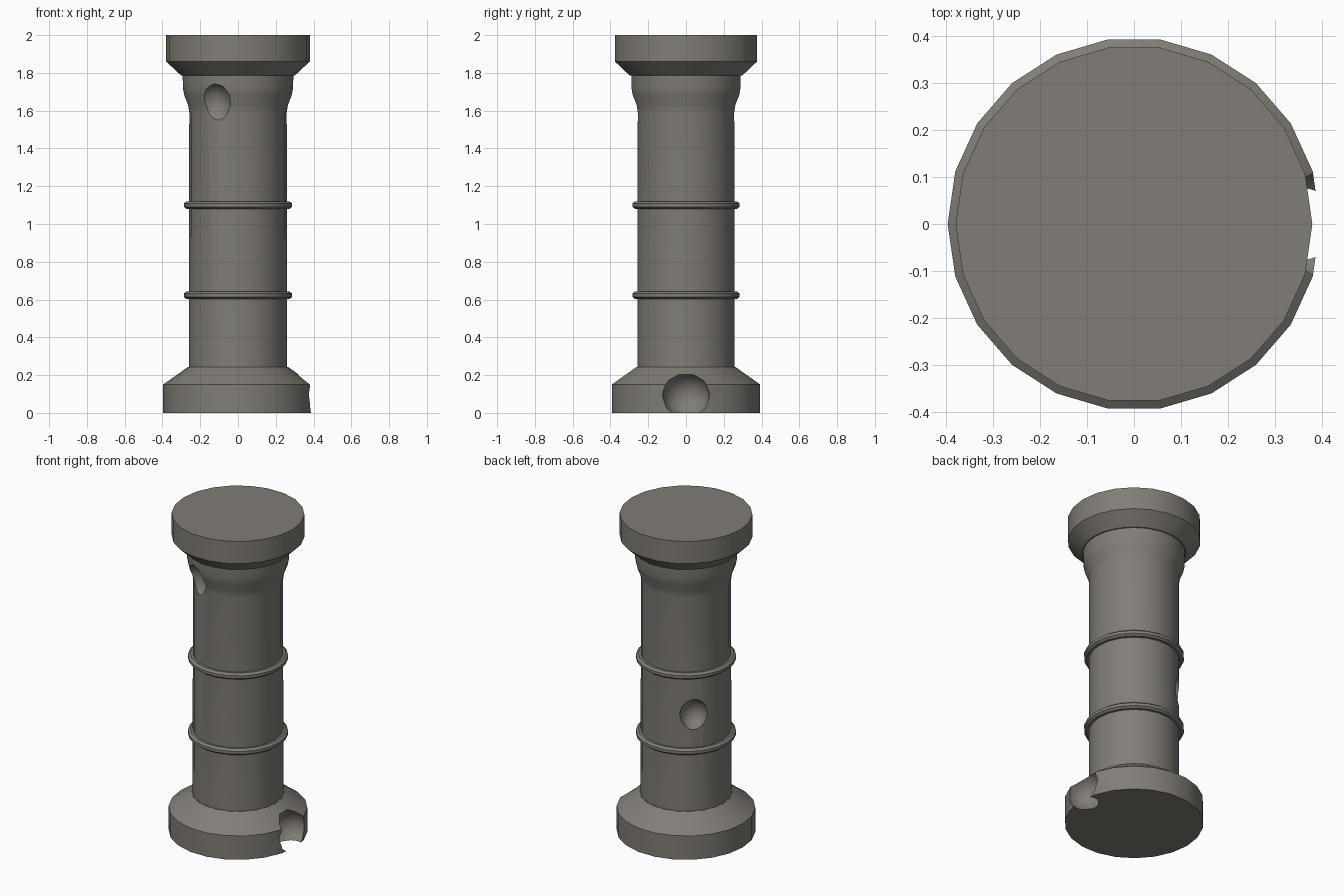
import bpy, bmesh
from math import cos, sin, pi, radians
from mathutils import Vector

if "Cube" in bpy.data.objects:
    bpy.data.objects.remove(bpy.data.objects["Cube"], do_unlink=True)

SIDES = 22
STONE = (0.22, 0.204, 0.182, 1.0)

stone = bpy.data.materials.new("warm_grey_stone")
stone.use_nodes = True
stone.diffuse_color = STONE
bsdf = stone.node_tree.nodes["Principled BSDF"]
bsdf.inputs["Base Color"].default_value = STONE
bsdf.inputs["Roughness"].default_value = 0.9


def finish(name, bm):
    """Turn a bmesh into a stone object in the scene."""
    bmesh.ops.recalc_face_normals(bm, faces=bm.faces)
    mesh = bpy.data.meshes.new(name)
    bm.to_mesh(mesh)
    bm.free()
    mesh.materials.append(stone)
    obj = bpy.data.objects.new(name, mesh)
    bpy.context.collection.objects.link(obj)
    return obj


def lathe(name, profile):
    """Capped solid of revolution from (radius, height) points."""
    bm = bmesh.new()
    rings = [[bm.verts.new((r * cos(2 * pi * i / SIDES), r * sin(2 * pi * i / SIDES), z))
              for i in range(SIDES)] for r, z in profile]
    for low, high in zip(rings, rings[1:]):
        for i in range(SIDES):
            j = (i + 1) % SIDES
            bm.faces.new((low[i], low[j], high[j], high[i]))
    bm.faces.new(rings[0][::-1])
    bm.faces.new(rings[-1])
    return finish(name, bm)


def activate(obj):
    bpy.ops.object.select_all(action='DESELECT')
    obj.select_set(True)
    bpy.context.view_layer.objects.active = obj


def chip(obj, centre, size, turn=0):
    """Scoop a rounded dent out of a part."""
    bm = bmesh.new()
    bmesh.ops.create_icosphere(bm, subdivisions=2, radius=1)
    cutter = finish("dent_cutter", bm)
    cutter.location, cutter.scale = Vector(centre), size
    cutter.rotation_euler.z = radians(turn)
    cutter.hide_render = True
    bpy.context.view_layer.update()
    cut = obj.modifiers.new("dent", 'BOOLEAN')
    cut.operation, cut.solver, cut.object = 'DIFFERENCE', 'EXACT', cutter
    activate(obj)
    bpy.ops.object.modifier_apply(modifier=cut.name)
    bpy.data.objects.remove(cutter, do_unlink=True)


# Column parts
base = lathe("base", [(0.397, 0), (0.397, 0.15), (0.265, 0.243)])
shaft = lathe("shaft", [(0.26, 0.22), (0.258, 1.59), (0.264, 1.63), (0.284, 1.68),
                        (0.292, 1.72), (0.293, 1.8)])
capital = lathe("capital", [(0.3, 1.785), (0.38, 1.86), (0.38, 2.0)])
parts = [base, shaft, capital]

# Raised bands around the shaft
for name, z in (("lower_band", 0.623), ("upper_band", 1.1)):
    parts.append(lathe(name, [(0.25, z - 0.02), (0.273, z - 0.02), (0.287, z - 0.009),
                              (0.287, z + 0.009), (0.273, z + 0.02), (0.25, z + 0.02)]))

# Worn dents
chip(base, (0.365, 0, 0.093), (0.127, 0.127, 0.127))
chip(shaft, (-0.13, -0.285, 1.635), (0.095, 0.095, 0.115))
chip(shaft, (-0.19, 0.19, 0.85), (0.085, 0.085, 0.1), 45)

for part in parts:
    activate(part)
    bpy.ops.object.shade_smooth_by_angle(angle=radians(30))
